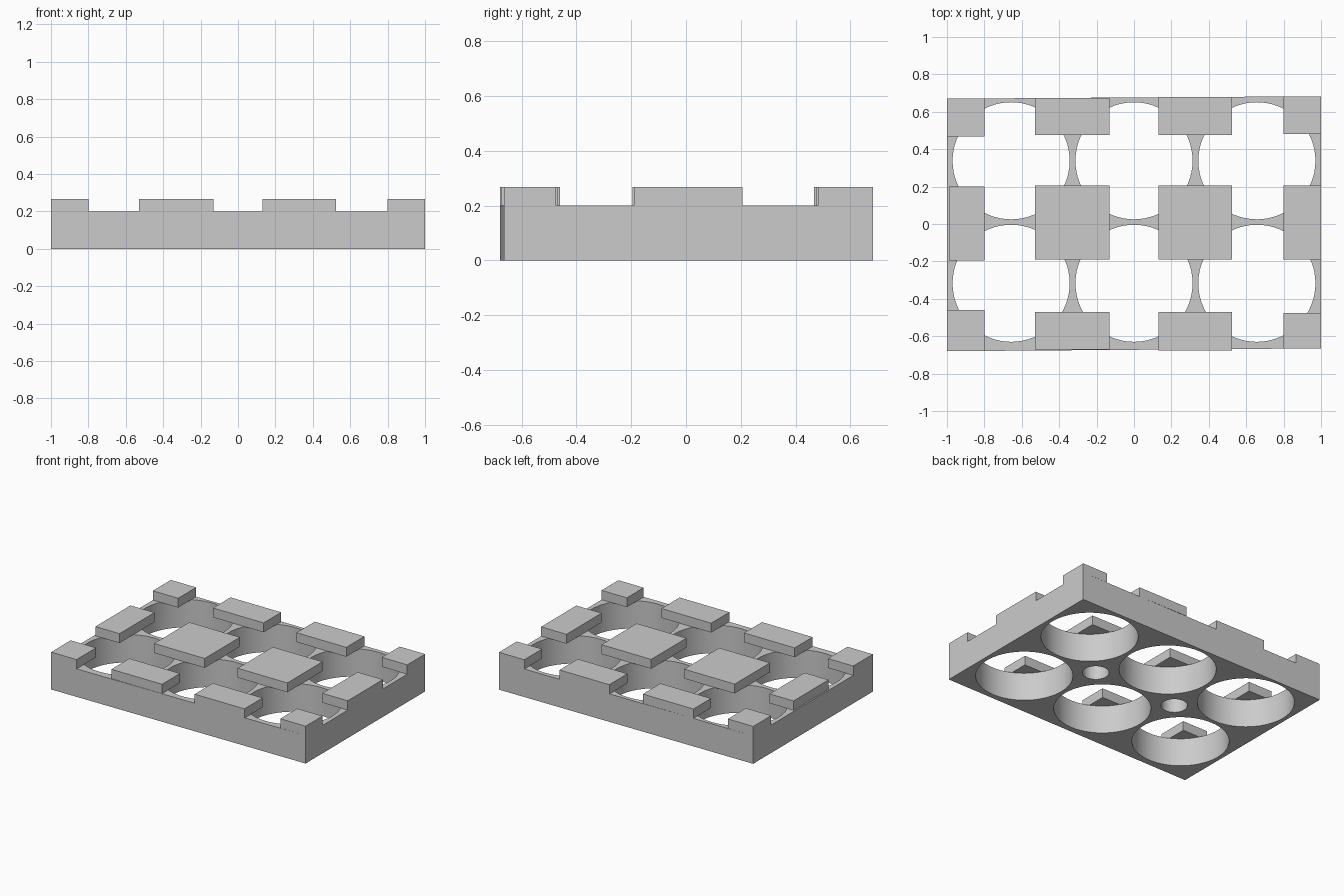
import bpy, bmesh

if "Cube" in bpy.data.objects:
    bpy.data.objects.remove(bpy.data.objects["Cube"], do_unlink=True)

BASE_TOP, PAD_TOP = 0.2, 0.267
HOLE_R, PEG_R = 0.313, 0.085

# Single plain grey
grey = bpy.data.materials.new("plain grey")
grey.use_nodes = True
color = (0.6, 0.6, 0.6, 1)
grey.diffuse_color = color
grey.node_tree.nodes["Principled BSDF"].inputs["Base Color"].default_value = color


def prism(name, outline, z0, z1):
    """Extrude a flat outline from z0 to z1."""
    bm = bmesh.new()
    face = bm.faces.new([bm.verts.new((x, y, z0)) for x, y in outline])
    ext = bmesh.ops.extrude_face_region(bm, geom=[face])["geom"]
    top = [v for v in ext if isinstance(v, bmesh.types.BMVert)]
    bmesh.ops.translate(bm, verts=top, vec=(0, 0, z1 - z0))
    bmesh.ops.recalc_face_normals(bm, faces=bm.faces)
    mesh = bpy.data.meshes.new(name)
    bm.to_mesh(mesh)
    bm.free()
    mesh.materials.append(grey)
    obj = bpy.data.objects.new(name, mesh)
    bpy.context.collection.objects.link(obj)
    return obj


def drill(target, x, y, radius):
    """Cut a round through hole."""
    bpy.ops.mesh.primitive_cylinder_add(vertices=64, radius=radius, depth=1, location=(x, y, 0))
    cutter = bpy.context.object
    cutter.hide_render = True
    cutter.data.materials.append(grey)
    bpy.context.view_layer.objects.active = target
    mod = target.modifiers.new("hole", "BOOLEAN")
    mod.operation, mod.solver, mod.object = "DIFFERENCE", "EXACT", cutter
    bpy.ops.object.modifier_apply(modifier=mod.name)
    bpy.data.objects.remove(cutter, do_unlink=True)


# Slightly skewed base slab with six cup holes and two peg holes
base = prism("base_tray", [(-1, -0.68), (1, -0.665), (1, 0.683), (-1, 0.67)], 0, BASE_TOP)
for x in (-0.657, 0, 0.657):
    for y in (-0.317, 0.338):
        drill(base, x, y, HOLE_R)
for x in (-0.33, 0.33):
    drill(base, x, 0.01, PEG_R)

bpy.ops.object.select_all(action="DESELECT")
base.select_set(True)
bpy.context.view_layer.objects.active = base
bpy.ops.object.shade_smooth_by_angle(angle=0.5)

# Raised pads: x range, then front, middle and back y ranges per column
columns = {
    "left": ((-1, -0.8), (-0.68, -0.46), (-0.195, 0.2), (0.467, 0.67)),
    "mid_left": ((-0.53, -0.13), (-0.672, -0.47), (-0.19, 0.207), (0.475, 0.673)),
    "mid_right": ((0.13, 0.523), (-0.675, -0.47), (-0.19, 0.207), (0.475, 0.68)),
    "right": ((0.8, 1), (-0.665, -0.475), (-0.19, 0.207), (0.482, 0.683)),
}
for side, ((x0, x1), *rows) in columns.items():
    for row, (y0, y1) in zip(("front", "middle", "back"), rows):
        left = -0.99 if (side, row) == ("left", "middle") else x0
        prism(f"pad_{side}_{row}", [(left, y0), (x1, y0), (x1, y1), (left, y1)], BASE_TOP, PAD_TOP)
